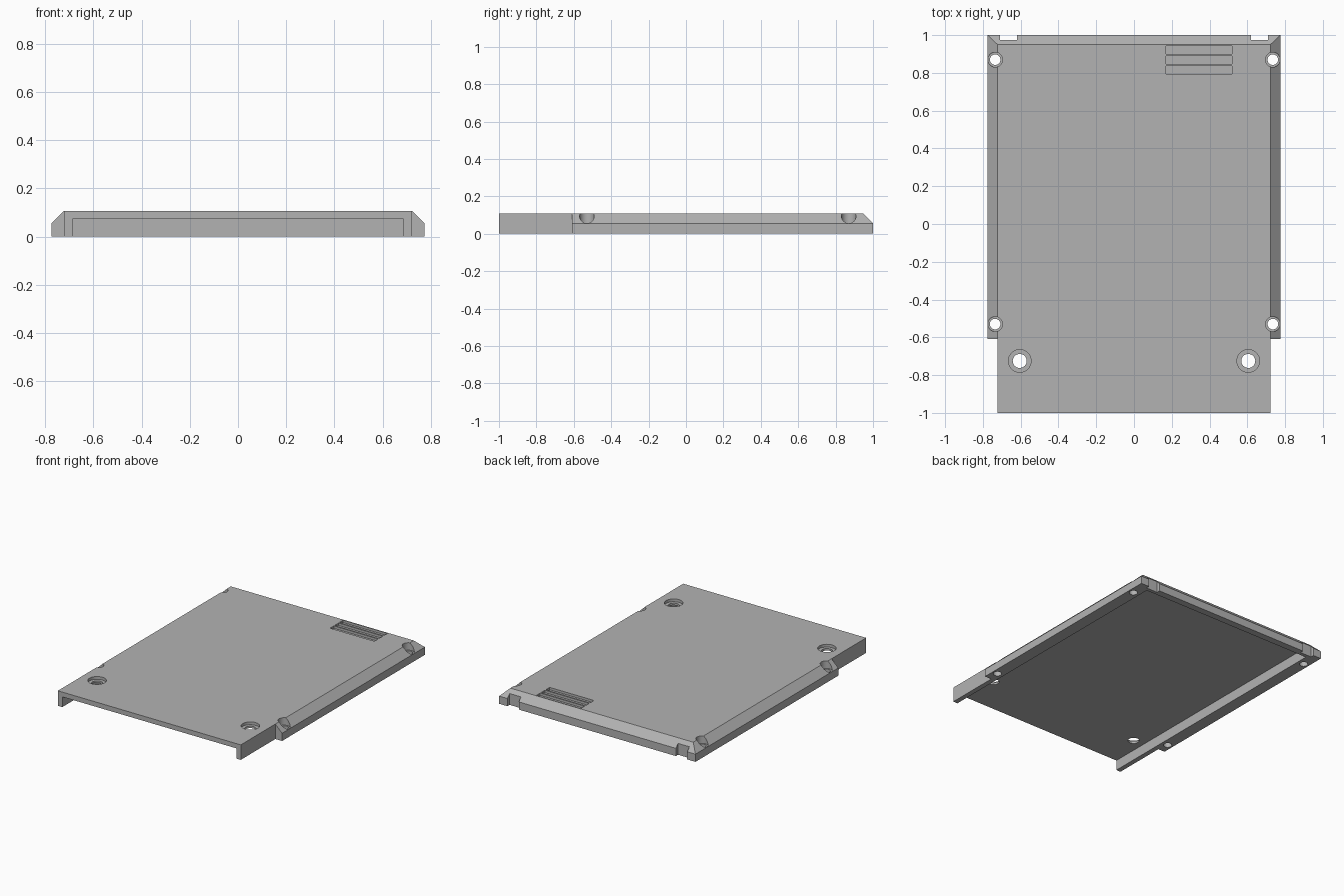
import bpy, bmesh
from mathutils import Matrix, Vector

if "Cube" in bpy.data.objects:
    bpy.data.objects.remove(bpy.data.objects["Cube"], do_unlink=True)

HALF_W, TOP_W, TOP, SHOULDER = 0.775, 0.722, 0.107, 0.055
BACK_RIDGE = 0.95

grey = bpy.data.materials.new("mid_grey")
grey.use_nodes = True
colour = (0.45, 0.45, 0.45, 1)
grey.diffuse_color = colour
grey.node_tree.nodes["Principled BSDF"].inputs["Base Color"].default_value = colour


def add_object(name, bm):
    bmesh.ops.recalc_face_normals(bm, faces=bm.faces)
    mesh = bpy.data.meshes.new(name)
    bm.to_mesh(mesh)
    bm.free()
    mesh.materials.append(grey)
    obj = bpy.data.objects.new(name, mesh)
    bpy.context.collection.objects.link(obj)
    return obj


def box(bm, x, y, z):
    """Box from (low, high) ranges."""
    size = Vector((x[1] - x[0], y[1] - y[0], z[1] - z[0]))
    centre = Vector((sum(x), sum(y), sum(z))) / 2
    bmesh.ops.create_cube(bm, size=1, matrix=Matrix.LocRotScale(centre, None, size))


def cylinder(bm, x, y, z, radius):
    bmesh.ops.create_cone(bm, cap_ends=True, segments=40, radius1=radius, radius2=radius,
                          depth=z[1] - z[0], matrix=Matrix.Translation((x, y, sum(z) / 2)))


def cut(target, name, bm):
    cutter = add_object(name, bm)
    cutter.hide_render = True
    mod = target.modifiers.new(name, 'BOOLEAN')
    mod.operation, mod.solver, mod.object = 'DIFFERENCE', 'EXACT', cutter


# Cover: block with chamfered sides and back
bm = bmesh.new()
rings = []
for half, back, z in ((HALF_W, 1, 0), (HALF_W, 1, SHOULDER), (TOP_W, BACK_RIDGE, TOP)):
    rings.append([bm.verts.new(p) for p in
                  ((-half, -1, z), (half, -1, z), (half, back, z), (-half, back, z))])
bm.faces.new(rings[0])
bm.faces.new(rings[-1])
for low, high in zip(rings, rings[1:]):
    for i in range(4):
        j = (i + 1) % 4
        bm.faces.new((low[i], low[j], high[j], high[i]))
cover = add_object("cover_shell", bm)

# Hollow underside, open at the front
bm = bmesh.new()
box(bm, (-0.687, 0.687), (-1.1, BACK_RIDGE), (-0.1, 0.073))
cut(cover, "cavity_cutter", bm)

# Narrow front tongue and rear clip notches
bm = bmesh.new()
for s in (-1, 1):
    box(bm, sorted((s * TOP_W, s * 0.9)), (-1.1, -0.61), (-0.1, 0.2))
    box(bm, sorted((s * 0.62, s * 0.71)), (0.975, 1.1), (-0.1, 0.2))
cut(cover, "edge_cutter", bm)

# Screw holes, then their counterbores
holes = [(s * x, y, r, bore, floor) for s in (-1, 1) for x, y, r, bore, floor in (
    (0.735, 0.87, 0.028, 0.039, 0.054),
    (0.735, -0.53, 0.028, 0.039, 0.054),
    (0.605, -0.725, 0.037, 0.06, 0.087))]
bm = bmesh.new()
for x, y, r, bore, floor in holes:
    cylinder(bm, x, y, (-0.1, 0.2), r)
cut(cover, "hole_cutter", bm)
bm = bmesh.new()
for x, y, r, bore, floor in holes:
    cylinder(bm, x, y, (floor, 0.2), bore)
cut(cover, "counterbore_cutter", bm)

# Shallow grille slots at the back
bm = bmesh.new()
for i in range(3):
    y = 0.795 + i * 0.053
    box(bm, (0.17, 0.52), (y, y + 0.042), (0.09, 0.2))
cut(cover, "grille_cutter", bm)

# Apply the cuts and keep only the finished shell
bpy.context.view_layer.update()
finished = bpy.data.meshes.new_from_object(cover.evaluated_get(bpy.context.evaluated_depsgraph_get()))
cutters = [m.object for m in cover.modifiers]
cover.modifiers.clear()
cover.data = finished
for cutter in cutters:
    bpy.data.objects.remove(cutter, do_unlink=True)
bpy.ops.object.select_all(action='DESELECT')
cover.select_set(True)
bpy.context.view_layer.objects.active = cover
bpy.ops.object.shade_smooth_by_angle()
